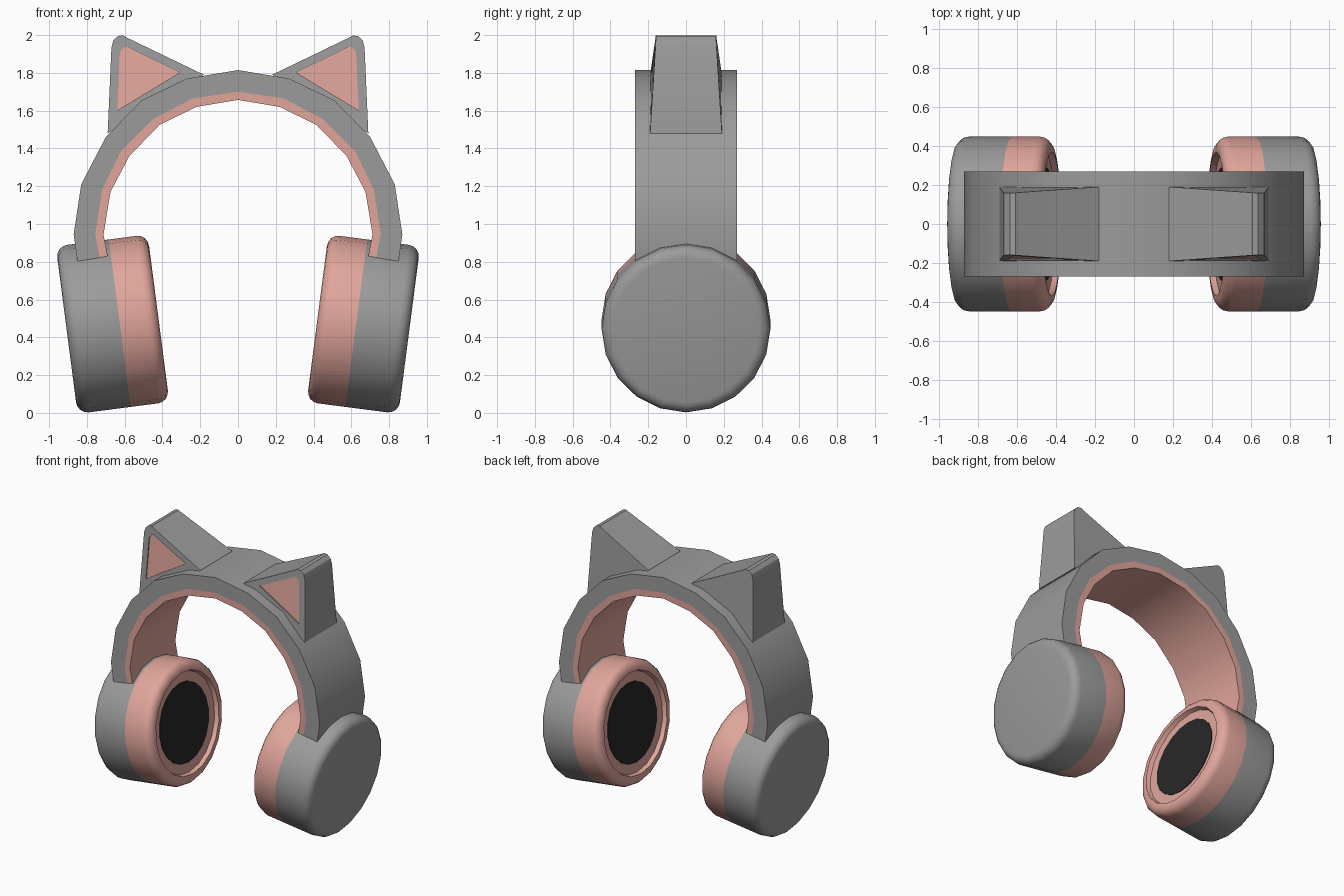
import bpy, bmesh
from math import sin, cos, pi, radians
from mathutils import Vector

cube = bpy.data.objects.get("Cube")
if cube:
    bpy.data.objects.remove(cube)


def material(name, rgb):
    m = bpy.data.materials.new(name)
    m.use_nodes = True
    m.diffuse_color = (*rgb, 1)
    m.node_tree.nodes["Principled BSDF"].inputs["Base Color"].default_value = (*rgb, 1)
    return m


GREY = material("warm grey", (0.33, 0.33, 0.33))
PINK = material("soft pink", (0.75, 0.38, 0.33))
DARK = material("dark mesh", (0.02, 0.02, 0.02))


def loft(name, loops, mats, last_cap=0):
    """Skin a row of equal point loops and cap both ends."""
    bm = bmesh.new()
    rings = [[bm.verts.new(p) for p in loop] for loop in loops]
    n = len(rings[0])
    for a, b in zip(rings, rings[1:]):
        for i in range(n):
            j = (i + 1) % n
            bm.faces.new((a[i], a[j], b[j], b[i]))
    bm.faces.new(rings[0][::-1])
    bm.faces.new(rings[-1]).material_index = last_cap
    bmesh.ops.recalc_face_normals(bm, faces=bm.faces)
    mesh = bpy.data.meshes.new(name)
    bm.to_mesh(mesh)
    bm.free()
    for m in mats:
        mesh.materials.append(m)
    obj = bpy.data.objects.new(name, mesh)
    bpy.context.collection.objects.link(obj)
    bpy.ops.object.select_all(action='DESELECT')
    obj.select_set(True)
    bpy.context.view_layer.objects.active = obj
    bpy.ops.object.shade_smooth_by_angle(angle=radians(30))
    return obj


# Headband: grey outer shell and pink liner, as half arches that are mirrored
BAND_Y = 0.27
outer = [(0, 1.815), (.27, 1.77), (.51, 1.655), (.70, 1.46), (.83, 1.21), (.87, .945), (.85, .802)]
middle = [(0, 1.70), (.24, 1.665), (.45, 1.555), (.62, 1.385), (.72, 1.18), (.755, .945), (.733, .822)]
inner = [(0, 1.657), (.22, 1.62), (.415, 1.525), (.575, 1.36), (.675, 1.17), (.712, .945), (.69, .83)]


def arch(name, top, bottom, mat):
    full = [[(-x, z) for x, z in half[:0:-1]] + half for half in (top, bottom)]
    loops = [[(a[0], -BAND_Y, a[1]), (b[0], -BAND_Y, b[1]),
              (b[0], BAND_Y, b[1]), (a[0], BAND_Y, a[1])] for a, b in zip(*full)]
    loft(name, loops, [mat])


arch("headband_shell", outer, middle, GREY)
arch("headband_liner", middle, inner, PINK)

# Ear cups: turned profiles of (distance along axis, radius), tilted outward at the top
RADIUS, HALF, SEAM, ROUND = 0.447, 0.245, -0.038, 0.06
TILT = radians(7.4)


def turned(name, profile, side, mat, steps=20):
    axis = Vector((cos(TILT), 0, -sin(TILT)))
    up = Vector((sin(TILT), 0, cos(TILT)))
    loops = []
    for a, r in profile:
        loop = []
        for i in range(steps):
            t = 2 * pi * i / steps
            p = Vector((.664, 0, .47)) + axis * a + up * r * cos(t) + Vector((0, r * sin(t), 0))
            loop.append((p.x * side, p.y, p.z))
        loops.append(loop)
    loft(name, loops, [mat])


corner = [(HALF - ROUND + ROUND * sin(t), RADIUS - ROUND + ROUND * cos(t))
          for t in (pi / 8 * k for k in range(5))]
shell = [(SEAM, RADIUS)] + corner
cushion = ([(SEAM, RADIUS)] + [(-a, r) for a, r in corner]
           + [(-HALF, .37), (-HALF + .03, .36), (-HALF + .03, .28)])
pad = [(-HALF + .03, .29), (-HALF + .026, .29)]

# Cat ears: tapered blocks with a rounded tip and a recessed pink front
ear = [(.18, 1.79), (.585, 1.985), (.608, 1.998), (.635, 1.995), (.66, 1.972), (.67, 1.935), (.69, 1.48)]
base_normal = Vector((.519, .854))
centre = Vector((.545, 1.826))


def ear_loop(side, face, scale=1.0, sink=0.0):
    loop = []
    for point in ear:
        p = centre + (Vector(point) - centre) * scale
        height = (p - Vector(ear[0])).dot(base_normal)
        loop.append((p.x * side, face * (.19 - .075 * height - sink), p.y))
    return loop


for side, label in ((1, "left"), (-1, "right")):
    turned(label + "_cup_shell", shell, side, GREY)
    turned(label + "_ear_cushion", cushion, side, PINK)
    turned(label + "_speaker_pad", pad, side, DARK)
    loft(label + "_cat_ear",
         [ear_loop(side, 1), ear_loop(side, -1),
          ear_loop(side, -1, .65), ear_loop(side, -1, .65, .008)],
         [GREY, PINK], last_cap=1)
